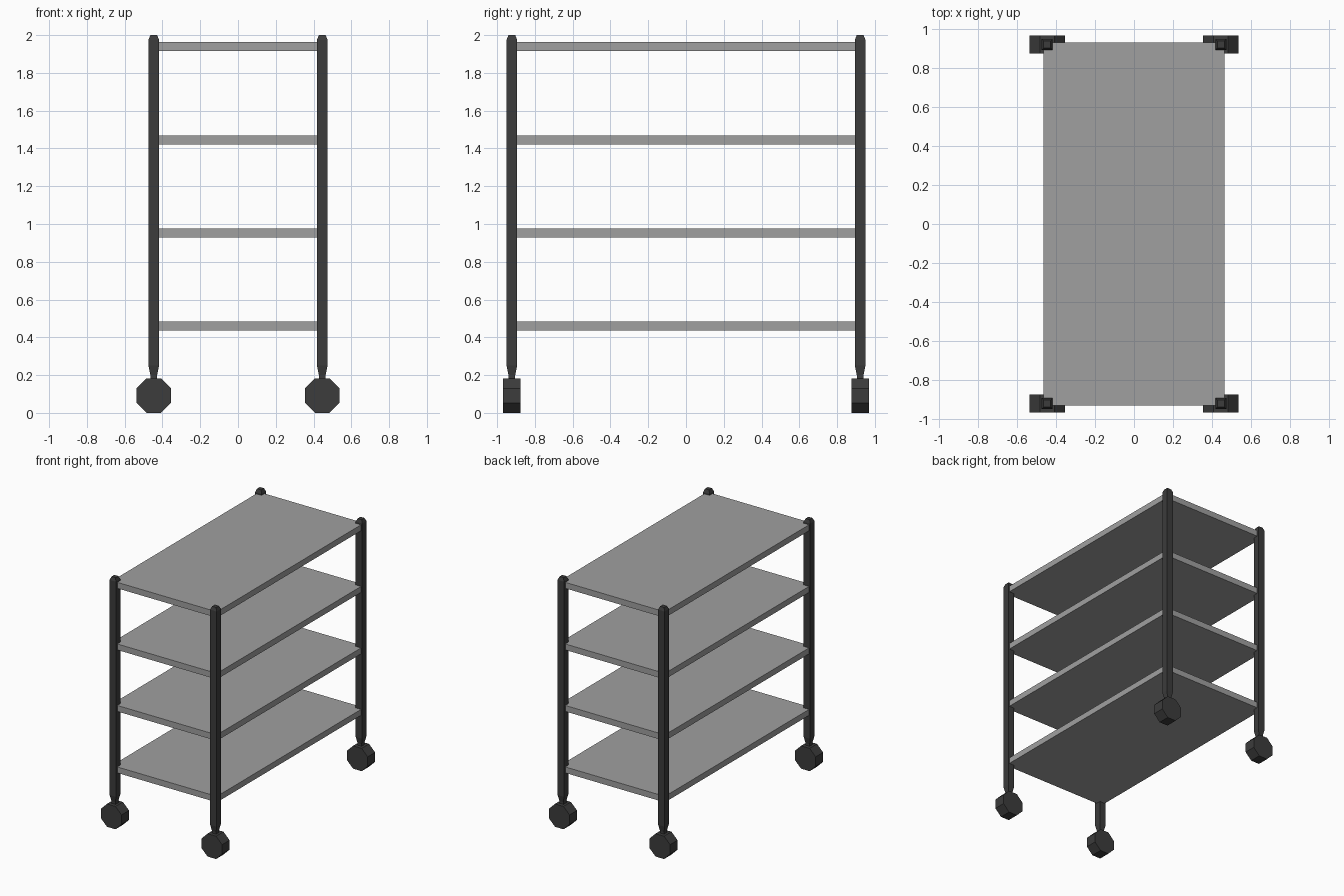
import bpy, bmesh, math
from mathutils import Matrix

if "Cube" in bpy.data.objects:
    bpy.data.objects.remove(bpy.data.objects["Cube"])


def material(name, v):
    m = bpy.data.materials.new(name)
    m.diffuse_color = (v, v, v, 1)
    m.use_nodes = True
    m.node_tree.nodes["Principled BSDF"].inputs["Base Color"].default_value = m.diffuse_color
    return m


GREY = material("shelf grey", 0.35)
DARK = material("dark metal", 0.045)


def finish(bm, name, mat, loc):
    bmesh.ops.recalc_face_normals(bm, faces=bm.faces)
    me = bpy.data.meshes.new(name)
    bm.to_mesh(me)
    bm.free()
    me.materials.append(mat)
    ob = bpy.data.objects.new(name, me)
    ob.location = loc
    bpy.context.collection.objects.link(ob)


def shelf(z):
    bm = bmesh.new()
    bmesh.ops.create_cube(bm, size=1, matrix=Matrix.Diagonal((0.93, 1.864, 0.048, 1)))
    finish(bm, "shelf", GREY, (0, 0, z))


# square post lofted through (height, half width) sections
def post(x, y):
    bm = bmesh.new()
    rings = [[bm.verts.new((sx * h, sy * h, z))
              for sx, sy in ((-1, -1), (1, -1), (1, 1), (-1, 1))]
             for z, h in ((0.15, 0.018), (0.20, 0.018), (0.25, 0.028),
                          (1.975, 0.028), (2.0, 0.018))]
    for a, b in zip(rings, rings[1:]):
        for i in range(4):
            j = (i + 1) % 4
            bm.faces.new((a[i], a[j], b[j], b[i]))
    bm.faces.new(rings[0])
    bm.faces.new(rings[-1])
    finish(bm, "post", DARK, (x, y, 0))


# eight-sided caster wheel, axle along y, standing on a flat side
def wheel(x, y):
    r = 0.0915 / math.cos(math.pi / 8)
    bm = bmesh.new()
    bot = [bm.verts.new((r * math.cos((i + .5) * math.pi / 4), -0.047,
                         r * math.sin((i + .5) * math.pi / 4))) for i in range(8)]
    face = bm.faces.new(bot)
    ext = bmesh.ops.extrude_face_region(bm, geom=[face], use_keep_orig=True)
    bmesh.ops.translate(bm, vec=(0, 0.094, 0),
                        verts=[v for v in ext["geom"] if isinstance(v, bmesh.types.BMVert)])
    finish(bm, "caster_wheel", DARK, (x, y, 0.0915))


for z in (0.459, 0.952, 1.445, 1.939):
    shelf(z)
for x in (-0.446, 0.446):
    for y in (-0.922, 0.922):
        post(x, y)
        wheel(x, y)
